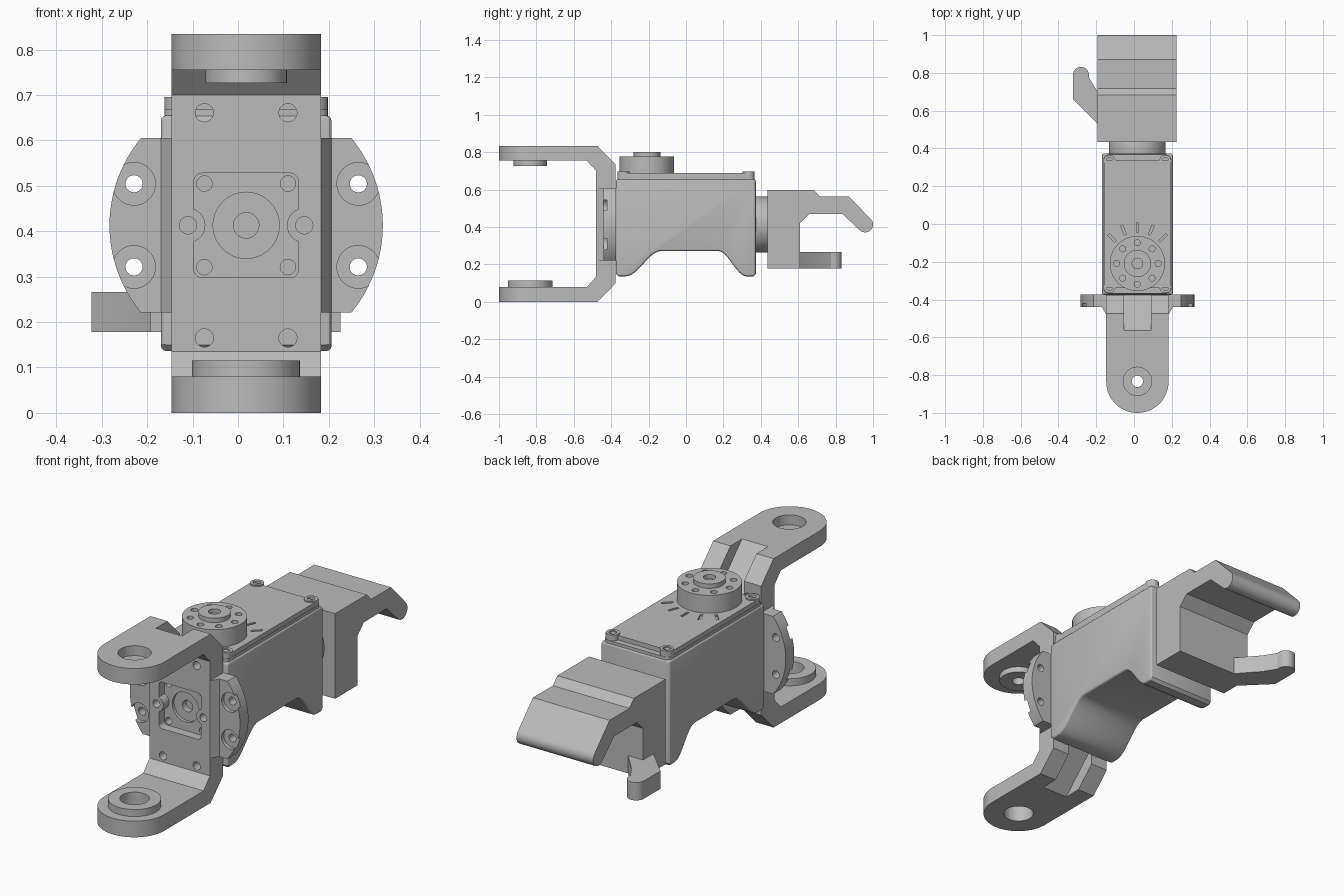
import bpy, bmesh
from math import sin, cos, pi, asin

cube = bpy.data.objects.get("Cube")
if cube:
    bpy.data.objects.remove(cube, do_unlink=True)

CX, CZ = 0.018, 0.413          # mid plane and drive axis height
GREY = bpy.data.materials.new("plain grey")
GREY.use_nodes = True
GREY.diffuse_color = (0.5, 0.5, 0.5, 1)
GREY.node_tree.nodes["Principled BSDF"].inputs["Base Color"].default_value = (0.5, 0.5, 0.5, 1)


def prism(name, pts, axis, lo, hi):
    """Extrude a 2D outline along an axis."""
    place = {"x": lambda u, v, t: (t, u, v),
             "y": lambda u, v, t: (u, t, v),
             "z": lambda u, v, t: (u, v, t)}[axis]
    bm = bmesh.new()
    rings = [[bm.verts.new(place(u, v, t)) for u, v in pts] for t in (lo, hi)]
    n = len(pts)
    bm.faces.new(rings[0])
    bm.faces.new(rings[1])
    for i in range(n):
        j = (i + 1) % n
        bm.faces.new((rings[0][i], rings[0][j], rings[1][j], rings[1][i]))
    bmesh.ops.recalc_face_normals(bm, faces=bm.faces)
    mesh = bpy.data.meshes.new(name)
    bm.to_mesh(mesh)
    bm.free()
    mesh.materials.append(GREY)
    ob = bpy.data.objects.new(name, mesh)
    bpy.context.scene.collection.objects.link(ob)
    return ob


def arc(u, v, r, a0, a1, n=12):
    return [(u + r * cos(a0 + (a1 - a0) * i / n), v + r * sin(a0 + (a1 - a0) * i / n))
            for i in range(n + 1)]


def disc(name, u, v, r, axis, lo, hi, n=40):
    return prism(name, arc(u, v, r, 0, 2 * pi, n)[:-1], axis, lo, hi)


def rect(u0, u1, v0, v1, r=0):
    if not r:
        return [(u0, v0), (u1, v0), (u1, v1), (u0, v1)]
    corners = [(u1 - r, v1 - r), (u0 + r, v1 - r), (u0 + r, v0 + r), (u1 - r, v0 + r)]
    return [p for i, (u, v) in enumerate(corners)
            for p in arc(u, v, r, i * pi / 2, (i + 1) * pi / 2, 5)]


def finish(ob, cutters=(), op="DIFFERENCE", bevel=0):
    """Apply booleans and bevel, then smooth the round faces."""
    for c in cutters:
        mod = ob.modifiers.new("cut", "BOOLEAN")
        mod.object, mod.operation, mod.solver = c, op, "EXACT"
    if bevel:
        mod = ob.modifiers.new("bevel", "BEVEL")
        mod.width, mod.segments, mod.limit_method, mod.angle_limit = bevel, 3, "ANGLE", 0.9
    bpy.context.view_layer.update()
    dg = bpy.context.evaluated_depsgraph_get()
    mesh = bpy.data.meshes.new_from_object(ob.evaluated_get(dg))
    ob.modifiers.clear()
    ob.data = mesh
    for c in cutters:
        bpy.data.objects.remove(c, do_unlink=True)
    bpy.ops.object.select_all(action="DESELECT")
    bpy.context.view_layer.objects.active = ob
    ob.select_set(True)
    bpy.ops.object.shade_smooth_by_angle(angle=0.5)
    return ob


# C-shaped bracket: side profile trimmed to rounded arm ends
PY = -0.833
bracket = prism("bracket", [(-1, 0.834), (-0.474, 0.834), (-0.377, 0.735), (-0.377, 0.098),
                            (-0.474, 0), (-1, 0), (-1, 0.08), (-0.53, 0.08), (-0.48, 0.135),
                            (-0.48, 0.7), (-0.53, 0.755), (-1, 0.755)],
                "x", CX - 0.165, CX + 0.165)
outline = arc(CX, -0.835, 0.165, pi, 2 * pi, 32) + [(CX + 0.165, -0.3), (CX - 0.165, -0.3)]
finish(bracket, [prism("trim", outline, "z", -0.1, 1)], "INTERSECT")

cuts = []
# corner notches
for flip in (False, True):
    tri = [(-0.565, 0.834), (-0.6, 0.869), (-0.3, 0.869), (-0.3, 0.569)]
    if flip:
        tri = [(y, 0.834 - z) for y, z in tri]
    cuts.append(prism("notch", tri, "x", CX - 0.071, CX + 0.071))
# pivot holes
cuts += [disc("bore", CX, PY, 0.075, "z", 0.785, 0.9),
         disc("bore", CX, PY, 0.03, "z", 0.6, 0.85),
         disc("bore", CX, PY, 0.07, "z", -0.1, 0.1)]
# screw holes and centre pocket in the plate
for sx in (-1, 1):
    for dz in (-0.248, 0.248):
        cuts.append(disc("hole", CX + sx * 0.092, CZ + dz, 0.02, "y", -0.6, -0.3, 20))
pocket = prism("pocket", rect(CX - 0.115, CX + 0.115, CZ - 0.115, CZ + 0.115, 0.018),
               "y", -0.5, -0.435)
finish(pocket, [disc("lug", CX + s * 0.128, CZ, 0.038, "y", -0.6, -0.3) for s in (-1, 1)])
cuts += [pocket, disc("recess", CX, CZ, 0.073, "y", -0.5, -0.42),
         disc("hole", CX, CZ, 0.028, "y", -0.5, -0.39)]
for sx in (-1, 1):
    cuts.append(disc("hole", CX + sx * 0.128, CZ, 0.019, "y", -0.5, -0.4, 20))
    for sz in (-1, 1):
        cuts.append(disc("hole", CX + sx * 0.092, CZ + sz * 0.092, 0.017, "y", -0.5, -0.39, 20))
finish(bracket, cuts)

finish(disc("upper_pivot_boss", CX, PY, 0.09, "z", 0.727, 0.756),
       [disc("bore", CX, PY, 0.03, "z", 0.6, 0.9)])
finish(disc("lower_pivot_boss", CX, PY, 0.119, "z", 0.079, 0.115),
       [disc("bore", CX, PY, 0.066, "z", 0, 0.2)])

# side flanges with bolt seats
for s, side in ((1, "left"), (-1, "right")):
    a = asin(0.192 / 0.301)
    rim = [(CX + s * 0.301 * cos(t), CZ + 0.301 * sin(t))
           for t in [-a + 2 * a * i / 24 for i in range(25)]]
    rim += [(CX + s * 0.16, CZ + 0.192), (CX + s * 0.16, CZ - 0.192)]
    seats = []
    for dz in (-0.0915, 0.0915):
        x = CX + s * 0.247
        seats.append(disc("seat", x, CZ + dz, 0.047, "y", -0.5, -0.422))
        seats.append(disc("hole", x, CZ + dz, 0.019, "y", -0.5, -0.3, 20))
    finish(prism(side + "_flange", rim, "y", -0.44, -0.374), seats)
    web = [(CX + s * 0.16, -0.479), (CX + s * 0.165, -0.479),
           (CX + s * 0.188, -0.44), (CX + s * 0.188, -0.38), (CX + s * 0.16, -0.38)]
    finish(prism(side + "_web", web, "z", CZ - 0.192, CZ + 0.192))


# actuator housing with arched underside
def ease(y0, y1, z0, z1, n=12):
    return [(y0 + (y1 - y0) * i / n, z0 + (z1 - z0) * (1 - cos(pi * i / n)) / 2)
            for i in range(n + 1)]


side = [(-0.375, 0.655), (-0.375, 0.15), (-0.36, 0.136)]
side += ease(-0.325, -0.13, 0.136, 0.272) + ease(0.17, 0.325, 0.272, 0.136)
side += [(0.36, 0.136), (0.373, 0.15), (0.373, 0.655)]
finish(prism("housing", side, "x", CX - 0.188, CX + 0.188), bevel=0.012)

# top cover, corner posts and angle marks
HY = -0.209
finish(prism("cover_base", rect(CX - 0.18, CX + 0.18, -0.367, 0.367, 0.025), "z", 0.65, 0.668))
lid = prism("cover_lid", rect(CX - 0.178, CX + 0.178, -0.338, 0.338, 0.012), "z", 0.66, 0.69)
marks = []
for k in range(-2, 3):
    t = pi / 2 + k * pi / 8
    c, d = cos(t), sin(t)
    quad = [(CX + r * c - w * d, HY + r * d + w * c)
            for r, w in ((0.165, -0.006), (0.218, -0.006), (0.218, 0.006), (0.165, 0.006))]
    marks.append(prism("mark", quad, "z", 0.682, 0.72))
finish(lid, marks)
for sx in (-1, 1):
    for y in (-0.334, 0.334):
        x = CX + sx * 0.148
        finish(disc("corner_post", x, y, 0.032, "z", 0.65, 0.696, 24),
               [disc("hole", x, y, 0.018, "z", 0.68, 0.72, 20)])

# output horn
holes = [disc("hole", CX + 0.11 * cos(k * pi / 4), HY + 0.11 * sin(k * pi / 4),
              0.016, "z", 0.74, 0.8, 16) for k in range(8)]
finish(disc("output_horn", CX, HY, 0.146, "z", 0.685, 0.778, 56), holes)
finish(disc("horn_cap", CX, HY, 0.072, "z", 0.77, 0.8),
       [disc("hole", CX, HY, 0.028, "z", 0.78, 0.85, 24)])

# rear coupling
finish(disc("rear_coupling", CX, CZ, 0.15, "y", 0.365, 0.44, 56), bevel=0.008)

# gripper body with hooked upper jaw
jaw = [(0.435, 0.178), (0.435, 0.598), (0.682, 0.598), (0.717, 0.562), (0.872, 0.562)]
jaw += arc(0.958, 0.413, 0.042, pi / 4, -3 * pi / 4, 14)
jaw += [(0.836, 0.47), (0.66, 0.47), (0.61, 0.422), (0.61, 0.178)]
finish(prism("gripper_jaw", jaw, "x", -0.193, 0.226))

# lower finger, swept outwards
finger = [(-0.11, 0.5), (-0.11, 0.61), (-0.2, 0.712), (-0.239, 0.775)]
finger += arc(-0.281, 0.79, 0.042, 0, pi, 12)
finger += [(-0.323, 0.66), (-0.193, 0.53), (-0.18, 0.5)]
finish(prism("lower_finger", finger, "z", 0.178, 0.266))
